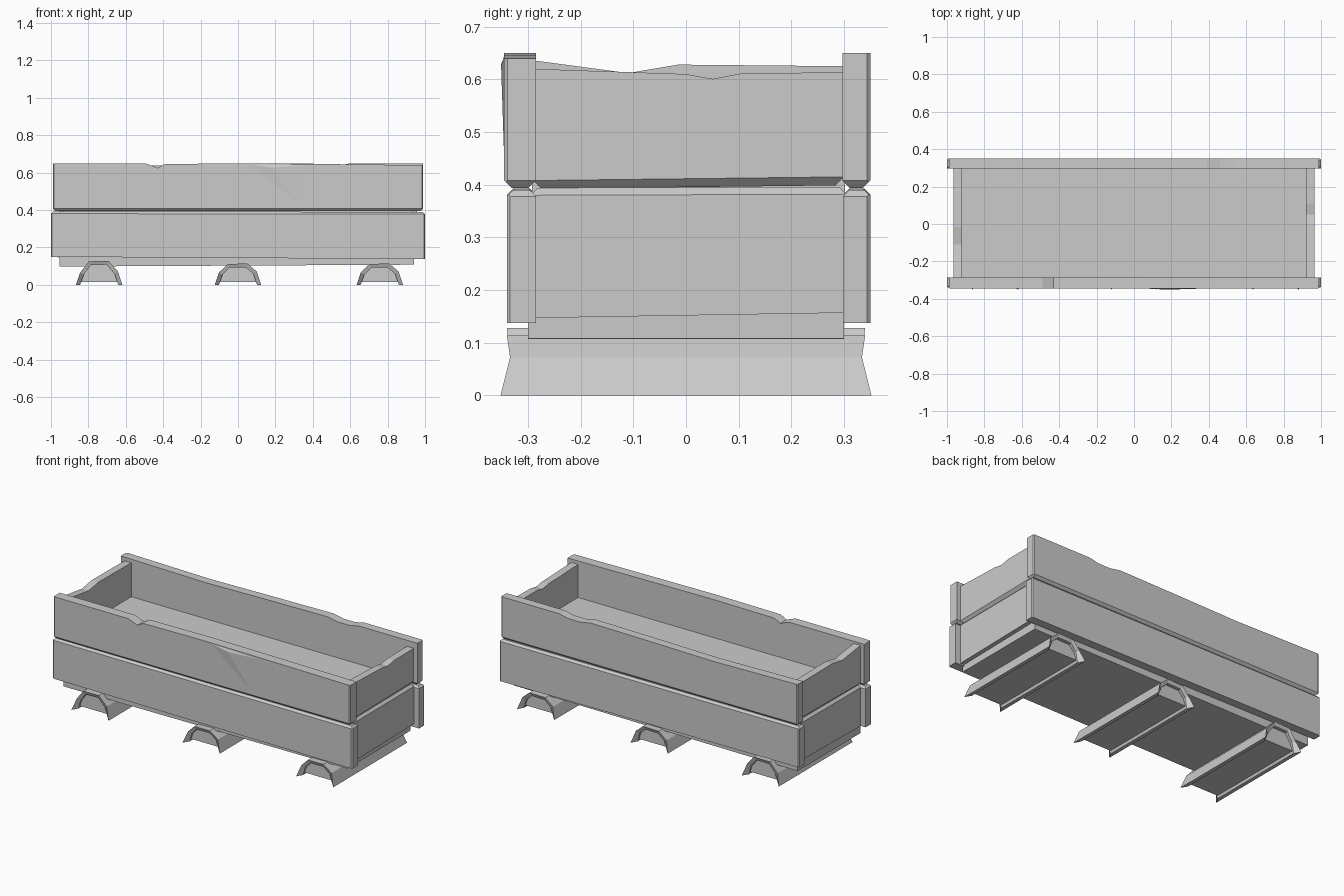
import bpy, bmesh
from mathutils import Vector

if "Cube" in bpy.data.objects:
    bpy.data.objects.remove(bpy.data.objects["Cube"])


def finish(name, bm):
    bmesh.ops.recalc_face_normals(bm, faces=bm.faces)
    me = bpy.data.meshes.new(name)
    bm.to_mesh(me)
    bm.free()
    ob = bpy.data.objects.new(name, me)
    bpy.context.collection.objects.link(ob)
    return ob


def plank(name, pts, inner, outer, along='x', chamfer=0.0, at_top=False, side=0.006):
    """Extrude a (length, z) outline from inner to outer, chamfering one long border."""
    bm = bmesh.new()

    def co(u, v, z):
        return (u, v, z) if along == 'x' else (v, u, z)
    a = [bm.verts.new(co(u, inner, z)) for u, z in pts]
    b = [bm.verts.new(co(u, outer, z)) for u, z in pts]
    bm.faces.new(a)
    bm.faces.new(b)
    n = len(pts)
    for i in range(n):
        j = (i + 1) % n
        bm.faces.new((a[i], a[j], b[j], b[i]))
    bmesh.ops.recalc_face_normals(bm, faces=bm.faces)
    zs = [z for _, z in pts]
    mid = (min(zs) + max(zs)) / 2
    ax = 1 if along == 'x' else 0
    if chamfer:
        edges = [e for e in bm.edges
                 if all((v.co.z > mid) == at_top for v in e.verts)]
        bmesh.ops.bevel(bm, geom=edges, offset=chamfer, segments=1,
                        affect='EDGES', profile=0.5, clamp_overlap=True)
    if side:
        edges = [e for e in bm.edges
                 if abs(e.verts[0].co.z - e.verts[1].co.z) > 0.15
                 and all(abs(v.co[ax] - outer) < 1e-4 for v in e.verts)]
        bmesh.ops.bevel(bm, geom=edges, offset=side, segments=1,
                        affect='EDGES', profile=0.5, clamp_overlap=True)
    return finish(name, bm)


def rect(u0, u1, z0, z1):
    return [(u0, z0), (u1, z0), (u1, z1), (u0, z1)]


# Base slab and soil fill
plank("base_slab", [(-0.955, 0.098), (0.94, 0.108), (0.94, 0.16), (-0.955, 0.16)],
      -0.30, 0.30, side=0)
plank("soil", rect(-0.935, 0.935, 0.15, 0.42), -0.292, 0.302, side=0)

# Long lower planks
low = [(-1.0, 0.15), (1.0, 0.138), (1.0, 0.39), (-1.0, 0.393)]
plank("front_lower_plank", low, -0.285, -0.34, chamfer=0.012, at_top=True)
plank("back_lower_plank", low, 0.298, 0.35, chamfer=0.012, at_top=True)

# Long upper planks with chipped top edges
front_top = [(0.99, 0.64), (0.45, 0.646), (0.04, 0.65), (-0.39, 0.646),
             (-0.43, 0.625), (-0.49, 0.648), (-0.99, 0.648)]
back_top = [(0.99, 0.65), (0.60, 0.65), (0.54, 0.637), (0.46, 0.637),
            (0.39, 0.65), (0.0, 0.645), (-0.43, 0.638), (-0.99, 0.648)]
bottom = [(-0.99, 0.394), (0.99, 0.394)]
plank("front_upper_plank", bottom + front_top, -0.285, -0.345, chamfer=0.014)
plank("back_upper_plank", bottom + back_top, 0.297, 0.35, chamfer=0.014)

# Raised splinter on the front
bm = bmesh.new()
vs = [bm.verts.new(p) for p in ((0.04, -0.344, 0.648), (0.18, -0.351, 0.628),
                                (0.34, -0.344, 0.415), (0.40, -0.344, 0.638),
                                (0.18, -0.335, 0.60))]
bmesh.ops.convex_hull(bm, input=vs)
finish("front_splinter", bm)

# End planks, lower and upper
end_low = [(-0.295, 0.147), (0.305, 0.157), (0.305, 0.396), (-0.295, 0.394)]
right_top = [(0.30, 0.613), (0.11, 0.612), (0.05, 0.601), (0.0, 0.61), (-0.29, 0.62)]
left_top = [(0.30, 0.625), (-0.015, 0.628), (-0.11, 0.612), (-0.29, 0.636)]
for label, s, top in (("right", 1, right_top), ("left", -1, left_top)):
    plank(label + "_lower_plank", end_low, s * 0.92, s * 0.965, 'y',
          chamfer=0.014, at_top=True, side=0)
    plank(label + "_upper_plank", [(-0.29, 0.392), (0.30, 0.399)] + top,
          s * 0.92, s * 0.965, 'y', chamfer=0.016, side=0)

# Half-log feet: hollow bark arch with recessed wood core
outer = [(-0.124, 0.0, 0.352), (-0.102, 0.066, 0.332), (-0.055, 0.112, 0.338),
         (0.05, 0.114, 0.34), (0.10, 0.072, 0.334), (0.124, 0.0, 0.352)]
inner = [(-0.102, 0.0, 0.315), (-0.082, 0.055, 0.325), (-0.045, 0.092, 0.33),
         (0.04, 0.094, 0.33), (0.082, 0.058, 0.325), (0.102, 0.0, 0.315)]
for label, cx, lift in (("left", -0.742, 0.014), ("middle", 0.0, 0.0), ("right", 0.758, 0.0)):
    bm = bmesh.new()

    def ring(pts, s):
        return [bm.verts.new((cx + x, s * y, z + (lift if z > 0.09 else 0)))
                for x, z, y in pts]
    of, ob, nf, nb = ring(outer, -1), ring(outer, 1), ring(inner, -1), ring(inner, 1)
    for i in range(5):
        for p, q in ((of, ob), (ob, nb), (nb, nf), (nf, of)):
            bm.faces.new((p[i], p[i + 1], q[i + 1], q[i]))
    for i in (0, 5):
        bm.faces.new((of[i], ob[i], nb[i], nf[i]))
    finish(label + "_foot_bark", bm)
    core = [(cx + x, max(z, 0.015) + (lift if z > 0.09 else 0)) for x, z, _ in inner]
    plank(label + "_foot_core", core, -0.31, 0.31, side=0)
